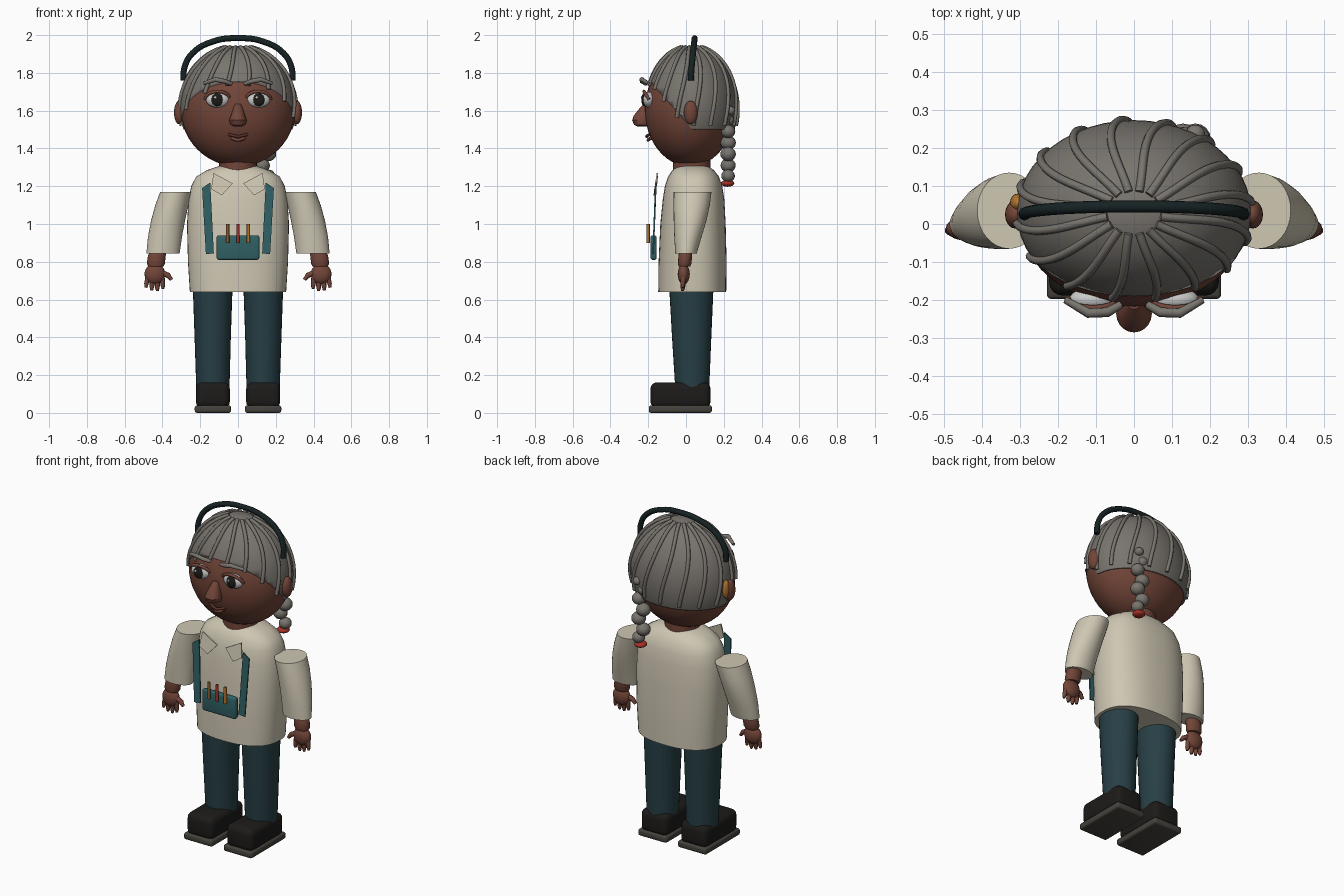
import bpy, bmesh, math
from mathutils import Vector

if "Cube" in bpy.data.objects:
    bpy.data.objects.remove(bpy.data.objects["Cube"])

def mat(name, r, g, b):
    m = bpy.data.materials.new(name)
    m.diffuse_color = (r, g, b, 1)
    m.use_nodes = True
    m.node_tree.nodes["Principled BSDF"].inputs["Base Color"].default_value = m.diffuse_color
    return m

SKIN = mat("skin", .17, .06, .04)
LIP = mat("lip", .1, .03, .025)
HAIR = mat("grey_hair", .19, .175, .155)
CREAM = mat("cream", .62, .57, .45)
NAVY = mat("dark_teal", .02, .05, .06)
TEAL = mat("teal", .03, .12, .13)
BLACK = mat("black", .012, .011, .01)
BAND = mat("band_black", .008, .016, .017)
SOLE = mat("sole", .06, .055, .045)
WHITE = mat("white", .8, .8, .78)
RED = mat("red", .4, .03, .02)
ORANGE = mat("orange", .45, .18, .03)
BROWN = mat("brown", .25, .11, .03)

def finish(ob, m, angle=40):
    ob.data.materials.clear()
    ob.data.materials.append(m)
    bpy.ops.object.select_all(action='DESELECT')
    ob.select_set(True)
    bpy.context.view_layer.objects.active = ob
    bpy.ops.object.shade_smooth_by_angle(angle=math.radians(angle))
    return ob

def from_bm(name, bm, m, angle=40):
    bmesh.ops.recalc_face_normals(bm, faces=bm.faces)
    me = bpy.data.meshes.new(name)
    bm.to_mesh(me)
    bm.free()
    ob = bpy.data.objects.new(name, me)
    bpy.context.collection.objects.link(ob)
    return finish(ob, m, angle)

def ball(name, c, r, m, u=24, v=16):
    bm = bmesh.new()
    bmesh.ops.create_uvsphere(bm, u_segments=u, v_segments=v, radius=1)
    bmesh.ops.scale(bm, vec=r, verts=bm.verts)
    bmesh.ops.translate(bm, vec=c, verts=bm.verts)
    return from_bm(name, bm, m)

def box(name, lo, hi, m, bevel=0, segs=3):
    bm = bmesh.new()
    bmesh.ops.create_cube(bm, size=1)
    lo, hi = Vector(lo), Vector(hi)
    bmesh.ops.scale(bm, vec=hi - lo, verts=bm.verts)
    bmesh.ops.translate(bm, vec=(lo + hi) / 2, verts=bm.verts)
    if bevel:
        bmesh.ops.bevel(bm, geom=bm.edges[:], offset=bevel, segments=segs, profile=.5, affect='EDGES')
    return from_bm(name, bm, m)

def loft(name, rings, m, n=2.0, seg=32):
    """Stack of superellipse rings (z, cx, cy, rx, ry), capped at both ends."""
    bm = bmesh.new()
    loops = []
    for z, cx, cy, rx, ry in rings:
        loop = []
        for i in range(seg):
            c, s = math.cos(math.tau * i / seg), math.sin(math.tau * i / seg)
            loop.append(bm.verts.new((cx + rx * math.copysign(abs(c) ** (2 / n), c),
                                      cy + ry * math.copysign(abs(s) ** (2 / n), s), z)))
        loops.append(loop)
    for a, b in zip(loops, loops[1:]):
        for i in range(seg):
            j = (i + 1) % seg
            bm.faces.new((a[i], a[j], b[j], b[i]))
    bm.faces.new(loops[0])
    bm.faces.new(loops[-1])
    return from_bm(name, bm, m)

def tube(name, pts, r, m, radii=None, smooth=False):
    cu = bpy.data.curves.new(name, 'CURVE')
    cu.dimensions = '3D'
    cu.bevel_depth, cu.bevel_resolution, cu.use_fill_caps = r, 2, True
    if smooth:
        sp = cu.splines.new('BEZIER')
        sp.bezier_points.add(len(pts) - 1)
        for p, co in zip(sp.bezier_points, pts):
            p.co = co
            p.handle_left_type = p.handle_right_type = 'AUTO'
        sp.resolution_u = 6
    else:
        sp = cu.splines.new('POLY')
        sp.points.add(len(pts) - 1)
        for i, (p, co) in enumerate(zip(sp.points, pts)):
            p.co = (*co, 1)
            p.radius = radii[i] if radii else 1
    ob = bpy.data.objects.new(name, cu)
    bpy.context.collection.objects.link(ob)
    bpy.ops.object.select_all(action='DESELECT')
    ob.select_set(True)
    bpy.context.view_layer.objects.active = ob
    bpy.ops.object.convert(target='MESH')
    return finish(bpy.context.view_layer.objects.active, m, 50)

def plate(name, pts, m, t):
    """Flat panel given by its front outline, thickened towards the back."""
    bm = bmesh.new()
    f = bm.faces.new([bm.verts.new(p) for p in pts])
    ext = bmesh.ops.extrude_face_region(bm, geom=[f], use_keep_orig=True)
    bmesh.ops.translate(bm, vec=(0, t, 0), verts=[v for v in ext['geom'] if isinstance(v, bmesh.types.BMVert)])
    return from_bm(name, bm, m, 30)

# Head and neck
ball("head", (0, .02, 1.605), (.302, .238, .3), SKIN, 40, 24)
loft("neck", [(1.22, 0, .03, .1, .1), (1.36, 0, .03, .1, .1)], SKIN)

# Hair cap, cut along the slanted side hairline and level nape
HC, HR = Vector((0, .03, 1.615)), Vector((.308, .243, .328))
FRONT, SLANT = Vector((0, -.2, 1.765)), Vector((0, .27, .24)).normalized()
bm = bmesh.new()
bmesh.ops.create_uvsphere(bm, u_segments=48, v_segments=28, radius=1)
bmesh.ops.scale(bm, vec=HR, verts=bm.verts)
bmesh.ops.translate(bm, vec=HC, verts=bm.verts)
for co, no in ((FRONT, SLANT), (Vector((0, 0, 1.5)), Vector((0, 0, 1)))):
    bmesh.ops.bisect_plane(bm, geom=bm.verts[:] + bm.edges[:] + bm.faces[:], plane_co=co, plane_no=no, clear_inner=True)
cap = from_bm("hair_cap", bm, HAIR)
sol = cap.modifiers.new("thickness", 'SOLIDIFY')
sol.thickness, sol.offset = .015, -1

# Raised hair strands running from the crown to the hairline
for k in range(16):
    pts = []
    for i in range(30):
        t = .23 + i * .065
        a = math.tau * (k + .35) / 16 + .12 * math.sin(2.2 * t)
        p = HC + Vector((HR.x * math.sin(t) * math.cos(a), HR.y * math.sin(t) * math.sin(a), HR.z * math.cos(t))) * 1.008
        if (p - FRONT).dot(SLANT) < -.025 or p.z < 1.52:
            break
        pts.append(p)
    tube("hair_strand", pts, .011, HAIR)

# Braid with tie
for i, z in enumerate((1.6, 1.55, 1.49, 1.43, 1.37, 1.31, 1.255)):
    r = (.026, .032, .038, .041, .041, .04, .036)[i]
    ball("braid_bead", (.145 + .016 * (-1) ** i, .235 - .012 * min(i, 1), z), (r, r, r * .92), HAIR, 16, 10)
ball("braid_tie", (.15, .22, 1.215), (.036, .036, .018), RED, 16, 10)

# Headband and ear device
tube("headband", [(-.288, .025, 1.76), (-.283, .03, 1.83), (-.24, .037, 1.905), (-.13, .044, 1.967), (0, .046, 1.984),
                  (.13, .044, 1.967), (.24, .037, 1.905), (.283, .03, 1.83), (.288, .025, 1.76)], .016, BAND, smooth=True)
ball("ear_device", (-.306, .055, 1.605), (.02, .025, .055), ORANGE, 16, 10)

# Nose and mouth
loft("nose", [(1.515, 0, -.225, .02, .03), (1.525, 0, -.23, .04, .045), (1.55, 0, -.235, .047, .05),
              (1.575, 0, -.23, .037, .046), (1.61, 0, -.218, .026, .03), (1.635, 0, -.21, .016, .014)], SKIN, seg=20)
tube("upper_lip", [(-.05, -.19, 1.474), (-.02, -.205, 1.467), (0, -.208, 1.463), (.02, -.205, 1.467), (.05, -.19, 1.474)], .008, LIP, smooth=True)
tube("lower_lip", [(-.035, -.186, 1.455), (0, -.2, 1.445), (.035, -.186, 1.455)], .009, SKIN, smooth=True)

# Torso: long loose shirt
loft("shirt", [(.64, 0, .033, .255, .18), (.8, 0, .035, .265, .18), (1.0, 0, .037, .27, .173), (1.13, 0, .04, .262, .163),
               (1.2, 0, .04, .248, .152), (1.25, 0, .04, .222, .135), (1.285, 0, .038, .165, .11), (1.31, 0, .035, .09, .075)],
     CREAM, 2.4, 48)

# Pouch and pens on the chest
box("pouch", (-.113, -.188, .81), (.113, -.155, .94), TEAL, .012)
for x, m in ((-.055, BROWN), (0, RED), (.055, ORANGE)):
    tube("pen", [(x, -.2, .9), (x, -.2, 1.0)], .009, m)

for s in (-1, 1):
    # Face parts
    ball("ear", (s * .312, .025, 1.59), (.027, .037, .062), SKIN, 20, 12)
    ball("eye", (s * .108, -.198, 1.658), (.062, .032, .042), WHITE)
    ball("iris", (s * .11, -.222, 1.658), (.031, .014, .035), BLACK, 20, 12)
    ball("eye_glint", (s * .11 - .01, -.235, 1.67), (.007, .004, .007), WHITE, 10, 8)
    tube("eyelid", [(s * (.108 + .066 * math.cos(a)), -.196 - .026 * math.sin(a), 1.66 + .042 * math.sin(a))
                    for a in [math.pi * i / 8 for i in range(9)]], .009, SKIN)
    tube("eyebrow", [(s * .035, -.212, 1.742), (s * .07, -.232, 1.755), (s * .12, -.234, 1.765), (s * .18, -.2, 1.745)],
         .013, HAIR, (.8, 1, 1, .7))
    # Sleeve, wrist and hand
    loft("sleeve", [(.845, s * .397, .0, .088, .057), (.93, s * .387, .01, .09, .072), (1.02, s * .37, .022, .09, .087),
                    (1.1, s * .35, .03, .088, .096), (1.17, s * .328, .035, .084, .1)], CREAM)
    loft("wrist", [(.775, s * .435, -.008, .04, .03), (.79, s * .435, -.007, .048, .036), (.83, s * .43, -.004, .047, .036),
                   (.87, s * .42, 0, .042, .034)], SKIN, seg=20)
    ball("palm", (s * .44, -.012, .735), (.055, .032, .055), SKIN, 20, 12)
    for i in range(4):
        x = .402 + .025 * i
        tip = .645 + (.012, 0, .003, .018)[i]
        tube("finger", [(s * x, -.014, .72), (s * (x + .004 * (i - 1)), -.017, tip + .02),
                        (s * (x + .005 * (i - 1)), -.018, tip)], .014, SKIN, (1, .9, .5))
    tube("thumb", [(s * .41, -.014, .745), (s * .37, -.018, .728), (s * .352, -.02, .705)], .016, SKIN, (1, .9, .55))
    # Collar flap and strap
    plate("collar_flap", [(s * .13, -.155, 1.27), (s * .028, -.16, 1.215), (s * .085, -.172, 1.152), (s * .142, -.168, 1.185)], CREAM, .008)
    plate("strap", [(s * .19, -.165, 1.19), (s * .147, -.163, 1.22), (s * .128, -.178, .845), (s * .17, -.178, .84)], TEAL, .008)
    # Leg and shoe
    loft("trouser_leg", [(.13, s * .133, .033, .088, .09), (.4, s * .134, .03, .096, .104), (.72, s * .134, .028, .107, .12)], NAVY)
    box("shoe", (s * .133 - .09, -.188, .025), (s * .133 + .09, .13, .162), BLACK, .035, 4)
    box("sole", (s * .133 - .096, -.197, 0), (s * .133 + .096, .137, .04), SOLE, .012)
